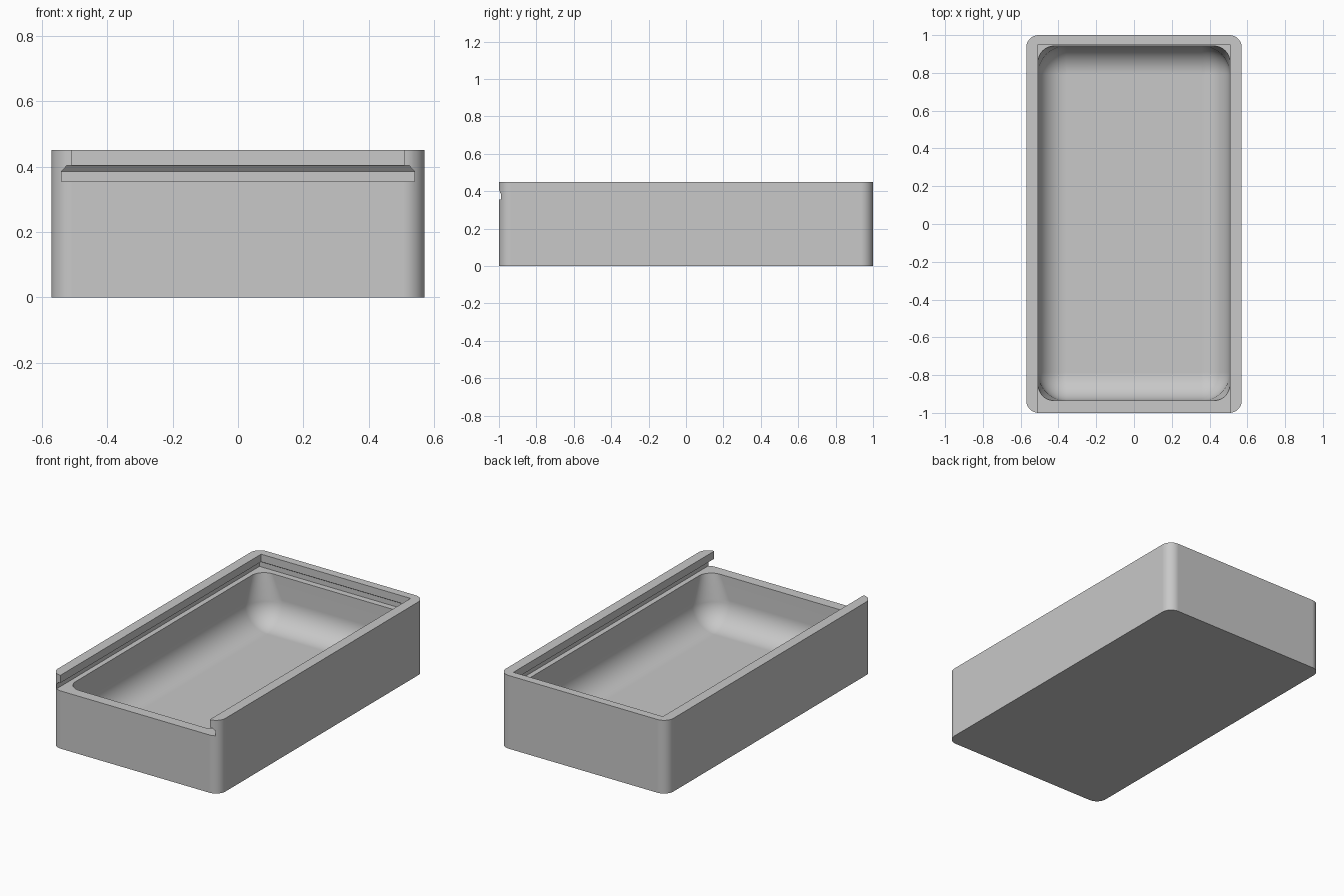
import bpy, bmesh
from math import sin, cos, pi, radians

if "Cube" in bpy.data.objects:
    bpy.data.objects.remove(bpy.data.objects["Cube"], do_unlink=True)

grey = bpy.data.materials.new("light grey plastic")
grey.use_nodes = True
COLOUR = (0.58, 0.58, 0.58, 1)
grey.diffuse_color = COLOUR
grey.node_tree.nodes["Principled BSDF"].inputs["Base Color"].default_value = COLOUR


def ring(half, front, back, z, r=0, steps=12):
    """Rectangle at height z, with corners of radius r."""
    if r == 0:
        return [(half, back, z), (-half, back, z), (-half, front, z), (half, front, z)]
    centres = [(half - r, back - r), (r - half, back - r),
               (r - half, front + r), (half - r, front + r)]
    return [(cx + r * cos((q + i / steps) * pi / 2),
             cy + r * sin((q + i / steps) * pi / 2), z)
            for q, (cx, cy) in enumerate(centres) for i in range(steps + 1)]


def loft(name, rings):
    """Closed solid through rings listed from bottom to top."""
    bm = bmesh.new()
    loops = [[bm.verts.new(p) for p in pts] for pts in rings]
    for a, b in zip(loops, loops[1:]):
        for i in range(len(a)):
            j = (i + 1) % len(a)
            bm.faces.new((a[i], a[j], b[j], b[i]))
    bm.faces.new(loops[0][::-1])
    bm.faces.new(loops[-1])
    mesh = bpy.data.meshes.new(name)
    bm.to_mesh(mesh)
    bm.free()
    mesh.materials.append(grey)
    obj = bpy.data.objects.new(name, mesh)
    bpy.context.collection.objects.link(obj)
    return obj


# Outer body
box = loft("box_body", [ring(0.57, -1, 1, z, 0.065) for z in (0, 0.45)])

# Rounded cavity: spherical lower corners, tighter corners at the rim
HALF, FRONT, BACK, FLOOR, FILLET = 0.508, -0.935, 0.942, 0.06, 0.15
rings = []
for k in range(13):
    a = k / 12 * pi / 2
    inset = FILLET * (1 - sin(a))
    rings.append(ring(HALF - inset, FRONT + inset, BACK - inset,
                      FLOOR + FILLET * (1 - cos(a)), max(FILLET - inset, 0.002)))
rim_z, slot_z = 0.37, 0.355
rings.append(ring(HALF, FRONT, BACK, rim_z, 0.078))
cavity = loft("cavity_cutter", rings)

# Lid slot: undercut groove on three sides, open at the front
slot = loft("lid_slot_cutter", [
    ring(0.54, -1.1, 0.98, slot_z),
    ring(0.54, -1.1, 0.98, 0.385),
    ring(0.523, -1.1, 0.965, 0.403),
    ring(HALF, -1.1, 0.95, 0.403),
    ring(HALF, -1.1, 0.95, 0.5)])

# Cut both out of the body
bpy.context.view_layer.objects.active = box
for cutter in (slot, cavity):
    mod = box.modifiers.new(cutter.name, "BOOLEAN")
    mod.operation = "DIFFERENCE"
    mod.solver = "EXACT"
    mod.object = cutter
    bpy.ops.object.modifier_apply(modifier=mod.name)
    bpy.data.objects.remove(cutter, do_unlink=True)

# Smooth rounded surfaces, crisp edges
bpy.ops.object.select_all(action="DESELECT")
box.select_set(True)
bpy.ops.object.shade_smooth_by_angle(angle=radians(30))
normals = box.modifiers.new("flat walls", "WEIGHTED_NORMAL")
normals.keep_sharp = True
